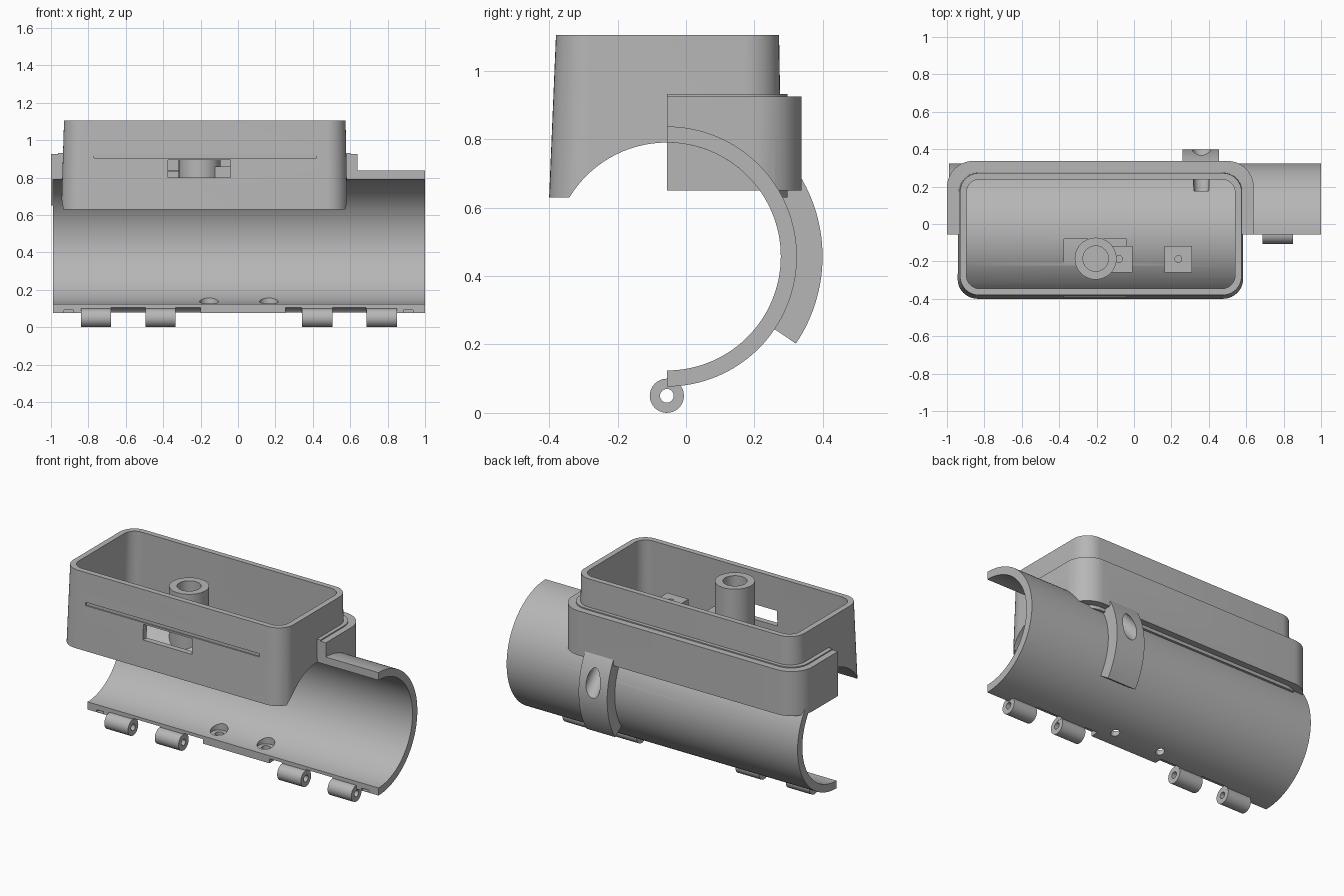
import bpy, bmesh, math
from mathutils import Vector

cube = bpy.data.objects.get("Cube")
if cube:
    bpy.data.objects.remove(cube, do_unlink=True)

grey = bpy.data.materials.new("plain_grey")
grey.use_nodes = True
grey.diffuse_color = (0.47, 0.47, 0.47, 1)
grey.node_tree.nodes["Principled BSDF"].inputs["Base Color"].default_value = grey.diffuse_color

AY, AZ = -0.056, 0.457          # tube axis
R_OUT, R_IN = 0.38, 0.333
HINGE_Z, FRONT = 0.05, -0.056


def loft(name, low, high):
    """Closed solid between two matching rings of points."""
    bm = bmesh.new()
    a = [bm.verts.new(p) for p in low]
    b = [bm.verts.new(p) for p in high]
    n = len(a)
    bm.faces.new(a)
    bm.faces.new(b)
    for i in range(n):
        j = (i + 1) % n
        bm.faces.new((a[i], a[j], b[j], b[i]))
    bmesh.ops.remove_doubles(bm, verts=bm.verts, dist=0.0001)
    bmesh.ops.recalc_face_normals(bm, faces=bm.faces)
    mesh = bpy.data.meshes.new(name)
    bm.to_mesh(mesh)
    bm.free()
    mesh.materials.append(grey)
    ob = bpy.data.objects.new(name, mesh)
    bpy.context.collection.objects.link(ob)
    return ob


def ring(x0, x1, y0, y1, r, z, steps=10):
    """Rounded rectangle at height z."""
    pts = []
    corners = [(x1 - r, y1 - r), (x0 + r, y1 - r), (x0 + r, y0 + r), (x1 - r, y0 + r)]
    for q, (cx, cy) in enumerate(corners):
        for i in range(steps + 1):
            if r == 0 and i:
                break
            t = math.pi / 2 * (q + i / steps)
            pts.append((cx + r * math.cos(t), cy + r * math.sin(t), z))
    return pts


def block(name, x0, x1, y0, y1, z0, z1, r=0.0):
    return loft(name, ring(x0, x1, y0, y1, r, z0), ring(x0, x1, y0, y1, r, z1))


def post(name, x, y, r, z0, z1):
    return block(name, x - r, x + r, y - r, y + r, z0, z1, r)


def extrude_x(name, profile, x0, x1):
    return loft(name, [(x0, y, z) for y, z in profile], [(x1, y, z) for y, z in profile])


def arc(r, a0, a1, n=64, y=AY, z=AZ):
    angles = [math.radians(a0 + (a1 - a0) * i / n) for i in range(n + 1)]
    return [(y + r * math.cos(t), z + r * math.sin(t)) for t in angles]


def rod_x(name, r, x0, x1, y=AY, z=AZ, n=96):
    return extrude_x(name, arc(r, 0, 360, n, y, z)[:-1], x0, x1)


def cut(ob, *tools):
    """Subtract the tools, then discard them."""
    for tool in tools:
        mod = ob.modifiers.new("cut", "BOOLEAN")
        mod.operation, mod.solver, mod.object = "DIFFERENCE", "EXACT", tool
        bpy.context.view_layer.objects.active = ob
        bpy.ops.object.modifier_apply(modifier=mod.name)
        bpy.data.objects.remove(tool, do_unlink=True)
    return ob


def core(r, x0=-2.0):
    return rod_x("core_cutter", r, x0, 2)


def screw_channel():
    """Slanted bore through the strap into the box."""
    start, end = Vector((0.36, 0.447, 0.467)), Vector((0.36, 0.18, 0.762))
    d = (end - start).normalized()
    side, up = Vector((1, 0, 0)), d.cross(Vector((1, 0, 0)))

    def circle(c, r):
        return [c + r * (side * math.cos(t) + up * math.sin(t))
                for t in (i * math.tau / 32 for i in range(32))]
    return loft("channel_cutter", circle(start, 0.05), circle(end, 0.04))


# Half tube with hinge notches and countersunk holes
tube = extrude_x("half_tube", arc(R_OUT, -90, 90) + arc(R_IN, 90, -90), -0.99, 1.0)
for x0, x1 in [(-0.68, -0.495), (-0.335, -0.2), (0.255, 0.34), (0.505, 0.685)]:
    cut(tube, rod_x("notch_cutter", 0.055, x0, x1, z=HINGE_Z, n=32))
for x in (-0.905, 0.91):
    cut(tube, block("nick_cutter", x - 0.025, x + 0.025, -0.1, -0.03, 0.08, 0.092))
for x in (-0.155, 0.165):
    cut(tube, post("sink_cutter", x, 0.037, 0.05, 0.115, 0.25),
        post("hole_cutter", x, 0.037, 0.025, 0.0, 0.2))
cut(tube, screw_channel())

# Hinge knuckles
knuckles = []
for x0 in (-0.84, -0.495, 0.342, 0.687):
    k = rod_x("hinge_knuckle", 0.05, x0, x0 + 0.162, z=HINGE_Z, n=32)
    knuckles.append(cut(k, rod_x("pin_cutter", 0.02, x0 - 0.1, x0 + 0.3, z=HINGE_Z, n=24)))

# Tapered open box with a curved floor
box = loft("open_box", ring(-0.945, 0.585, -0.4, 0.28, 0.11, 0.63),
           ring(-0.93, 0.575, -0.38, 0.272, 0.1, 1.105))
cavity = loft("cavity_cutter", ring(-0.91, 0.55, -0.365, 0.245, 0.08, 0.6),
              ring(-0.895, 0.54, -0.345, 0.238, 0.07, 1.12))
cut(cavity, core(R_OUT))
cut(box, cavity, core(R_IN),
    block("window_cutter", -0.375, -0.04, -0.5, -0.08, 0.8, 0.895),
    block("groove_cutter", -0.77, 0.42, -0.5, -0.38, 0.905, 0.925),
    screw_channel())


# Collar around the back of the box, with a slim inner lip
def collar(name, x0, x1, y1, r, z0, z1, cut_from):
    ob = block(name, x0, x1, -0.6, y1, z0, z1, r)
    cut(ob, block("front_cutter", -2, 2, -1, FRONT, 0, 2), core(0.375, cut_from),
        block("inside_cutter", -0.93, 0.57, -0.5, 0.265, 0, 2, 0.1), screw_channel())
    return ob


rim = collar("collar", -1.0, 0.64, 0.337, 0.14, 0.65, 0.925, -0.99)
lip = collar("collar_lip", -0.962, 0.602, 0.297, 0.12, 0.63, 0.932, -2)

# Strap on the back of the tube
strap = extrude_x("back_strap", arc(0.455, -34, 33, 32) + arc(0.377, 33, -34, 32), 0.26, 0.455)
cut(strap, screw_channel())

# Hollow post and drilled pads on the box floor
pillar = post("hollow_post", -0.205, -0.185, 0.112, 0.68, 1.1)
cut(pillar, core(0.345), post("bore_cutter", -0.205, -0.185, 0.068, 0.85, 1.3))
pads = []
for x in (-0.08, 0.237):
    pad = block("drilled_pad", x - 0.073, x + 0.073, -0.26, -0.117, 0.7, 0.86)
    pads.append(cut(pad, core(0.345), post("drill_cutter", x, -0.187, 0.018, 0.82, 1.0)))
cut(pads[0], post("bore_cutter", -0.205, -0.185, 0.1, 0.6, 1.3))

# Smooth curves, keep edges sharp
bpy.ops.object.select_all(action="DESELECT")
for ob in [tube, box, rim, lip, strap, pillar] + knuckles + pads:
    ob.select_set(True)
    bpy.context.view_layer.objects.active = ob
bpy.ops.object.shade_smooth_by_angle(angle=math.radians(30))
